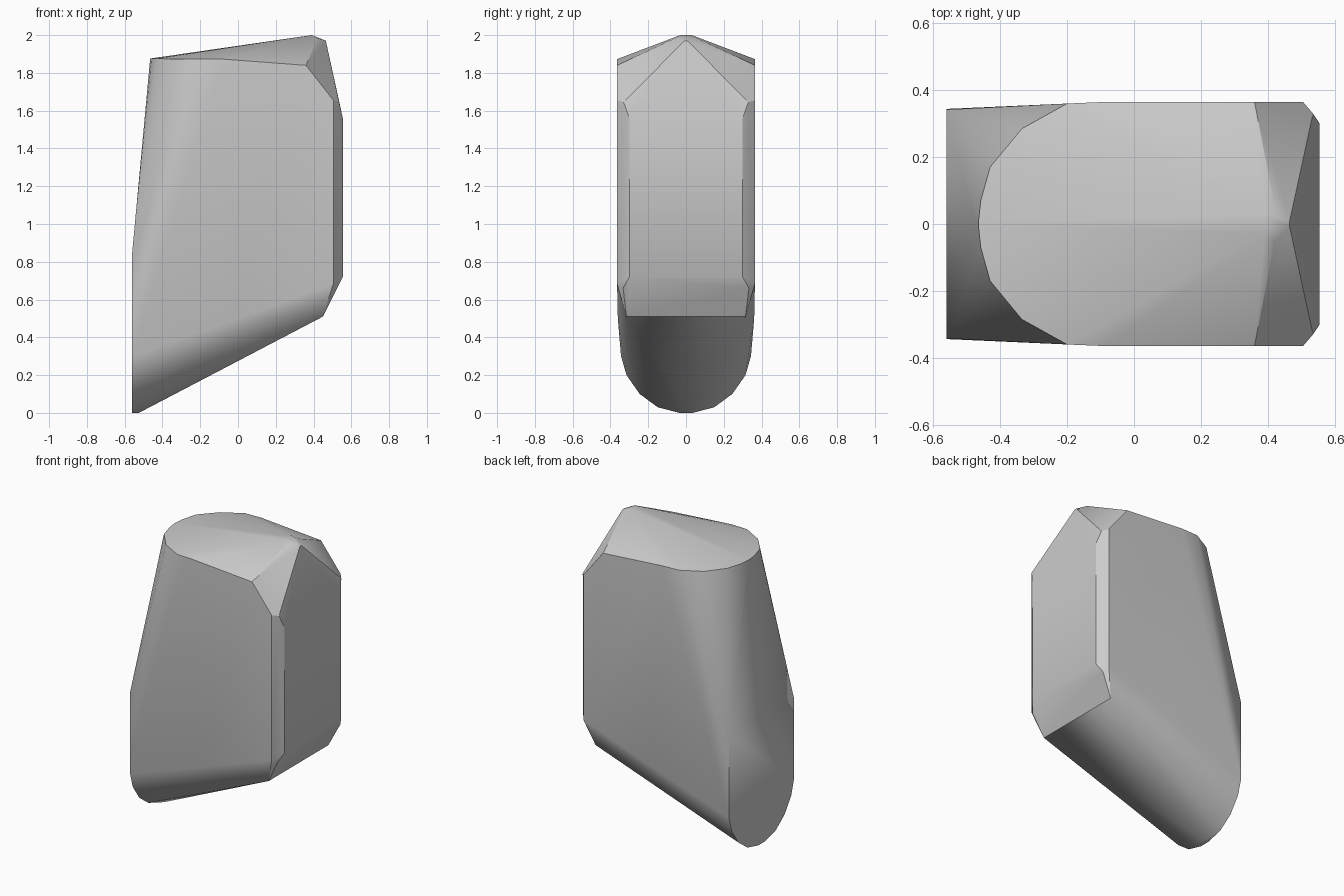
import bpy
import bmesh
import math

cube = bpy.data.objects.get("Cube")
if cube:
    bpy.data.objects.remove(cube)


def make_material(name, colour):
    mat = bpy.data.materials.new(name)
    mat.use_nodes = True
    mat.diffuse_color = colour
    mat.node_tree.nodes["Principled BSDF"].inputs["Base Color"].default_value = colour
    return mat


def mirrored(points):
    """Each half outline point plus its twin across the y = 0 plane."""
    return [(x, side * y, z) for x, y, z in points for side in (1, -1)]


# Small flat peak of the sloping top
peak = [(0.39, 0.03, 2.0), (0.42, 0.055, 1.985), (0.465, 0.008, 1.97)]

# Rounded rim around the top
rim = [(0.36, 0.365, 1.84), (-0.08, 0.365, 1.873), (-0.2, 0.36, 1.874),
       (-0.335, 0.285, 1.873), (-0.43, 0.17, 1.876), (-0.458, 0.07, 1.876),
       (-0.465, 0.005, 1.876)]

# Chamfered upright end
upright_end = [(0.505, 0.365, 1.655), (0.535, 0.33, 1.645), (0.555, 0.3, 1.56),
               (0.555, 0.3, 0.72), (0.525, 0.333, 0.66), (0.505, 0.365, 0.685),
               (0.45, 0.315, 0.51)]

# Flat end with a round lower edge
end_x = -0.56
round_end = [(end_x, y, z) for y, z in
             [(0.342, 0.85), (0.344, 0.3), (0.315, 0.2), (0.245, 0.1),
              (0.15, 0.03), (0.035, 0.0)]]
toe = [(-0.525, 0.035, 0.0)]

# Lower swell of the sides
flank = [(0.0, 0.361, 0.5)]

# Wrap the outlines in one faceted skin
bm = bmesh.new()
for outline in (peak, rim, upright_end, round_end, toe, flank):
    for point in mirrored(outline):
        bm.verts.new(point)
hull = bmesh.ops.convex_hull(bm, input=bm.verts[:])
unused = {v for v in hull["geom_interior"] + hull["geom_unused"]
          if isinstance(v, bmesh.types.BMVert)}
bmesh.ops.delete(bm, geom=list(unused), context="VERTS")
bmesh.ops.dissolve_limit(bm, angle_limit=math.radians(0.5),
                         verts=bm.verts[:], edges=bm.edges[:])
bmesh.ops.recalc_face_normals(bm, faces=bm.faces[:])

mesh = bpy.data.meshes.new("faceted_block")
bm.to_mesh(mesh)
bm.free()
mesh.materials.append(make_material("light_grey", (0.6, 0.6, 0.6, 1.0)))
block = bpy.data.objects.new("faceted_block", mesh)
bpy.context.collection.objects.link(block)

# Soft shading with crisp main edges
bpy.ops.object.select_all(action="DESELECT")
block.select_set(True)
bpy.context.view_layer.objects.active = block
bpy.ops.object.shade_smooth_by_angle(angle=math.radians(30))
